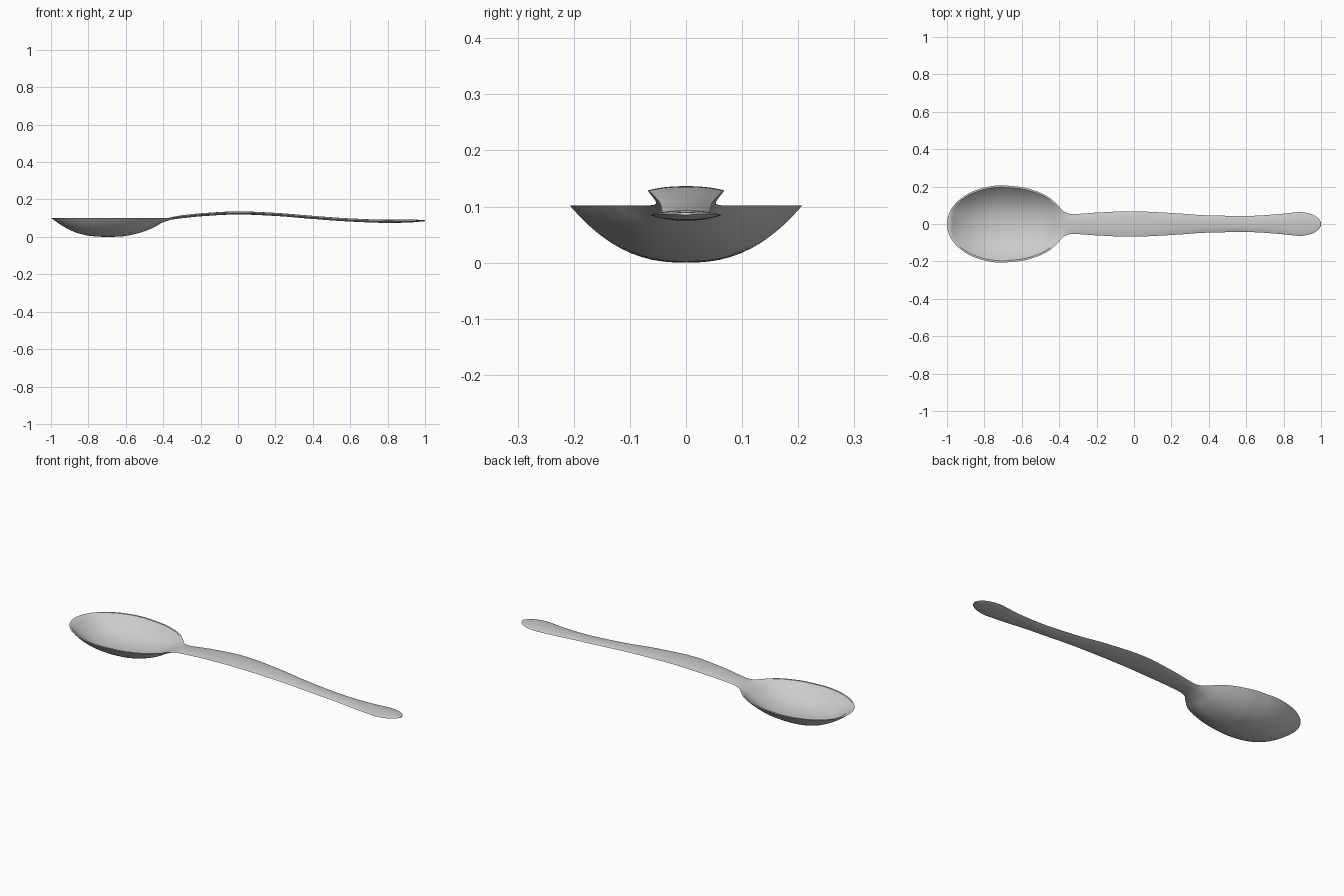
import bpy, bmesh, math

if "Cube" in bpy.data.objects:
    bpy.data.objects.remove(bpy.data.objects["Cube"])


def curve(points):
    """Smooth, overshoot-free interpolation through (x, value) points."""
    xs, vs = zip(*points)
    n = len(xs)
    sl = [(vs[i + 1] - vs[i]) / (xs[i + 1] - xs[i]) for i in range(n - 1)]
    tan = [sl[0]]
    for a, b in zip(sl, sl[1:]):
        tan.append(2 * a * b / (a + b) if a * b > 0 else 0)
    tan.append(sl[-1])

    def f(x):
        x = min(max(x, xs[0]), xs[-1])
        i = max(k for k in range(n - 1) if xs[k] <= x)
        h = xs[i + 1] - xs[i]
        t = (x - xs[i]) / h
        return (vs[i] * (1 + 2 * t) * (1 - t) ** 2 + tan[i] * h * t * (1 - t) ** 2
                + vs[i + 1] * t * t * (3 - 2 * t) - tan[i + 1] * h * t * t * (1 - t))
    return f


# Outline, side profile of the edge, and lower/upper bulge along the length
width = curve([(-.7, .207), (-.6, .197), (-.5, .167), (-.45, .139), (-.4, .093),
               (-.37, .064), (-.33, .053), (-.2, .061), (-.02, .068), (.2, .059),
               (.4, .046), (.6, .043), (.75, .051), (.88, .064)])
edge = curve([(-1, .102), (-.38, .102), (-.3, .109), (-.2, .119), (0, .129),
              (.2, .121), (.4, .105), (.6, .091), (.8, .084), (1, .087)])
low = curve([(-1, 0), (-.95, .036), (-.9, .064), (-.85, .084), (-.78, .098),
             (-.7, .102), (-.63, .100), (-.57, .091), (-.5, .072), (-.45, .051),
             (-.4, .024), (-.35, .010), (-.28, .009), (.9, .009), (1, .003)])
up = curve([(-1, 0), (-.988, 0), (-.95, -.024), (-.9, -.052), (-.85, -.072),
            (-.78, -.086), (-.7, -.090), (-.63, -.088), (-.57, -.079), (-.5, -.060),
            (-.45, -.039), (-.4, -.012), (-.35, .003), (-.28, .007), (.9, .008), (1, .003)])
lip = curve([(-1, .01), (-.45, .01), (-.36, 0), (1, 0)])


def half_width(x):
    if x < -.7:
        return .207 * math.sqrt(max(0, 1 - ((x + .7) / .3) ** 2))
    if x > .88:
        return .064 * math.sqrt(max(0, 1 - ((x - .88) / .12) ** 2))
    return width(x)


# Stations: dense at both rounded ends
stations = [-.7 - .3 * math.cos(i * math.pi / 48) for i in range(24)]
stations += [-.7 + .4 * i / 40 for i in range(40)]
stations += [-.3 + 1.18 * i / 50 for i in range(50)]
stations += [.88 + .12 * math.sin(i * math.pi / 32) for i in range(17)]

# Spoon: closed cross-sections lofted from bowl tip to handle end
N = 32
bm = bmesh.new()
rings = []
for x in stations:
    w = half_width(x)
    wi = max(0, w - lip(x))
    ring = []
    for k in range(N + 1):
        s = -math.cos(math.pi * k / N)
        ring.append(bm.verts.new((x, w * s, edge(x) - low(x) * (1 - abs(s) ** 2.4))))
    for k in range(N + 1):
        s = math.cos(math.pi * k / N)
        ring.append(bm.verts.new((x, wi * s, edge(x) + up(x) * (1 - abs(s) ** 2.4))))
    rings.append(ring)
for a, b in zip(rings, rings[1:]):
    for k in range(len(a)):
        j = (k + 1) % len(a)
        bm.faces.new((a[k], a[j], b[j], b[k]))
bmesh.ops.remove_doubles(bm, verts=bm.verts, dist=1e-5)
bmesh.ops.holes_fill(bm, edges=[e for e in bm.edges if e.is_boundary], sides=0)
bmesh.ops.recalc_face_normals(bm, faces=bm.faces)

mesh = bpy.data.meshes.new("spoon")
bm.to_mesh(mesh)
bm.free()
spoon = bpy.data.objects.new("spoon", mesh)
bpy.context.collection.objects.link(spoon)
bpy.context.view_layer.objects.active = spoon
spoon.select_set(True)
bpy.ops.object.shade_smooth_by_angle(angle=math.radians(40))
